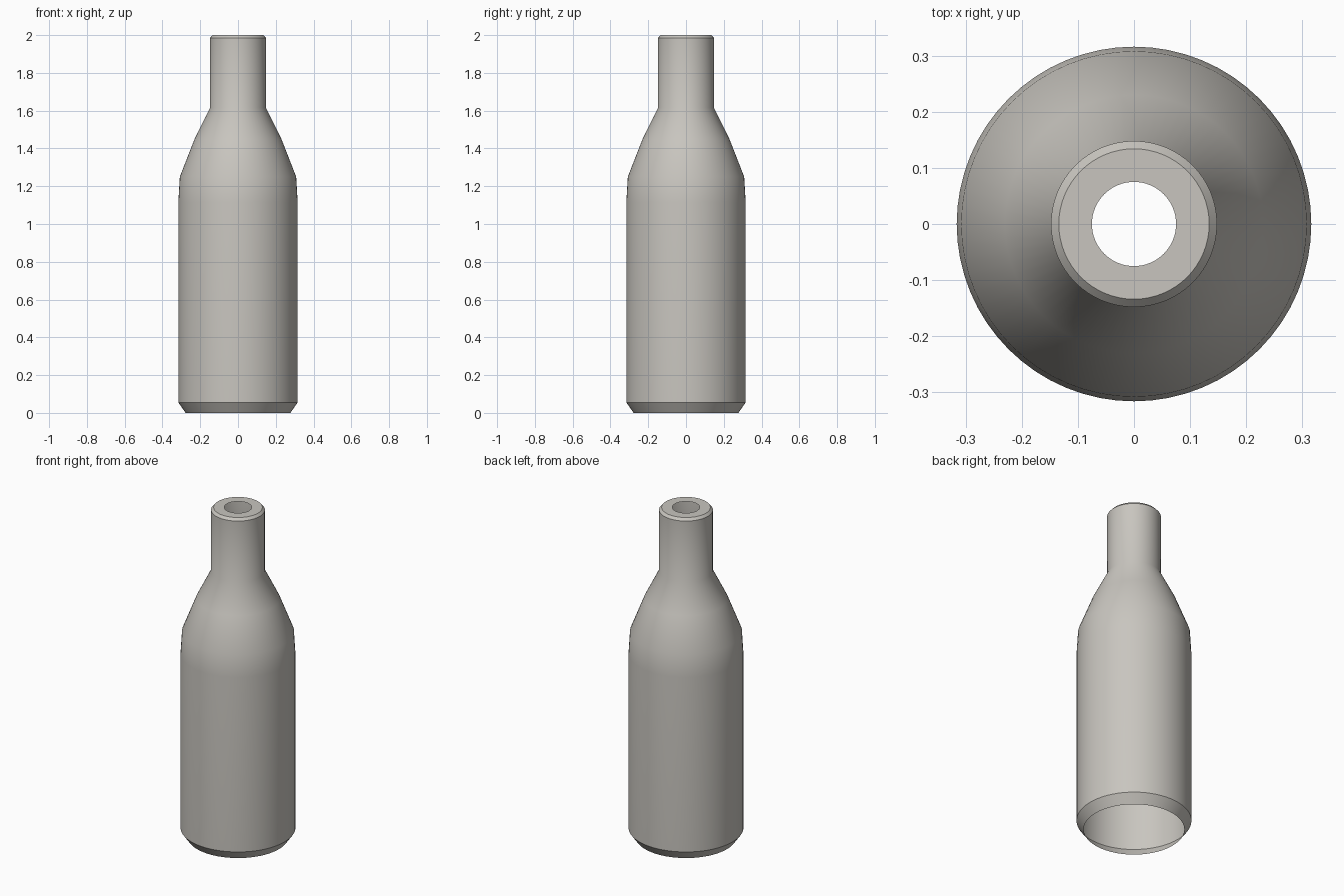
import bpy, bmesh, math

cube = bpy.data.objects.get("Cube")
if cube:
    bpy.data.objects.remove(cube, do_unlink=True)

SEGMENTS = 64

# Warm grey material
grey = bpy.data.materials.new("warm grey")
grey.use_nodes = True
colour = (0.58, 0.56, 0.52, 1)
grey.diffuse_color = colour
grey.node_tree.nodes["Principled BSDF"].inputs["Base Color"].default_value = colour

# Bottle outline as (radius, height): open base, chamfer, body, shoulder, neck, rim
profile = [(0.277, 0), (0.316, 0.055), (0.316, 1.115), (0.308, 1.25),
           (0.23, 1.45), (0.148, 1.615), (0.148, 1.985), (0.134, 2), (0.075, 2)]

# Turn the outline around the upright axis
bm = bmesh.new()
rings = []
for radius, height in profile:
    ring = []
    for i in range(SEGMENTS):
        a = math.tau * i / SEGMENTS
        ring.append(bm.verts.new((radius * math.cos(a), radius * math.sin(a), height)))
    rings.append(ring)
for low, high in zip(rings, rings[1:]):
    for i in range(SEGMENTS):
        j = (i + 1) % SEGMENTS
        bm.faces.new((low[i], low[j], high[j], high[i]))

mesh = bpy.data.meshes.new("bottle")
bm.to_mesh(mesh)
bm.free()
mesh.materials.append(grey)
bottle = bpy.data.objects.new("bottle", mesh)
bpy.context.collection.objects.link(bottle)

# Smooth sides with crisp chamfers
bpy.ops.object.select_all(action='DESELECT')
bottle.select_set(True)
bpy.context.view_layer.objects.active = bottle
bpy.ops.object.shade_smooth_by_angle(angle=math.radians(30))
